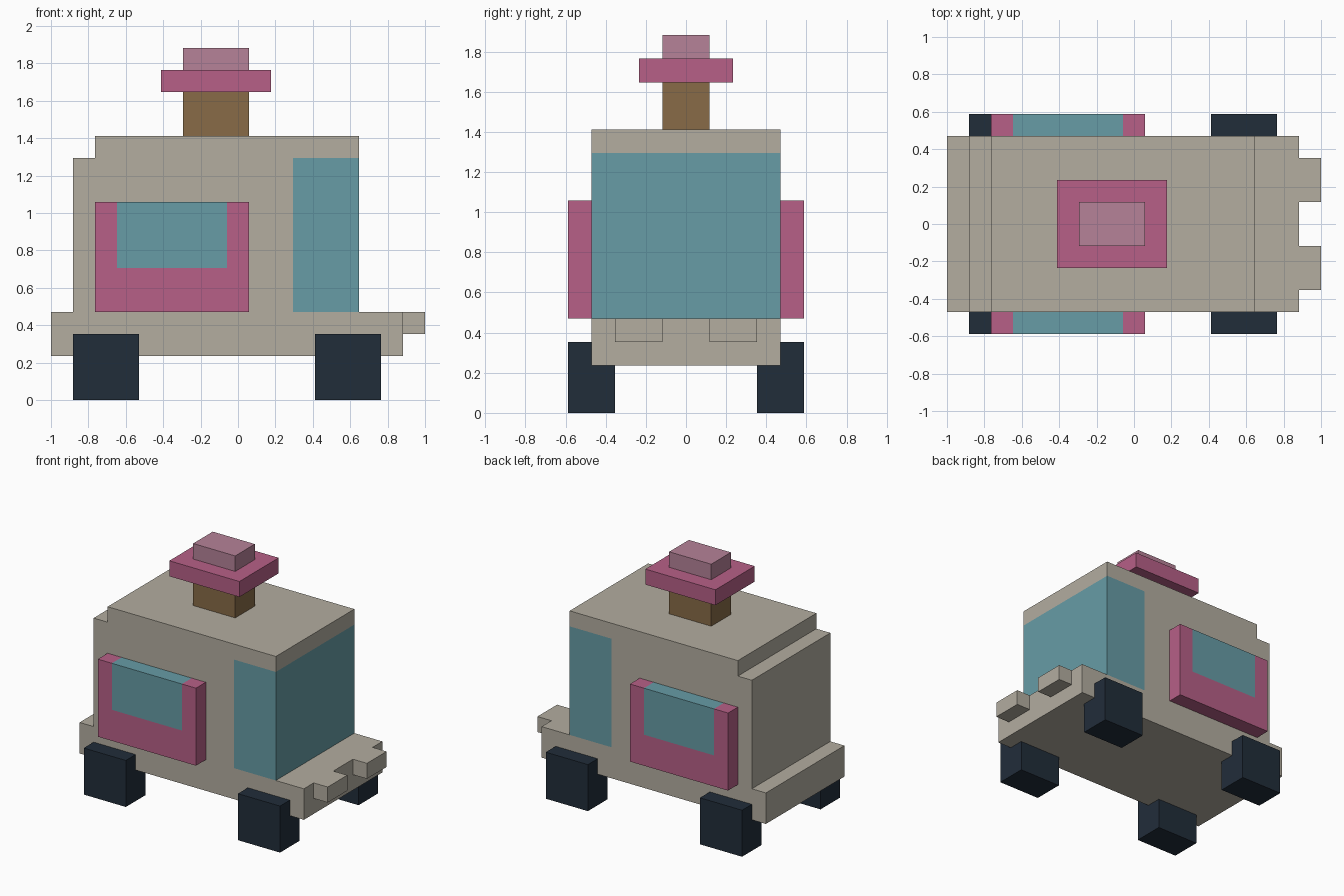
import bpy
import bmesh
from mathutils import Vector

U = 2 / 17  # one block of the grid
MID = 8.5   # middle of the length, in blocks

if "Cube" in bpy.data.objects:
    bpy.data.objects.remove(bpy.data.objects["Cube"], do_unlink=True)


def srgb(r, g, b):
    lin = [c / 12.92 if c <= 0.04045 else ((c + 0.055) / 1.055) ** 2.4
           for c in (r / 255, g / 255, b / 255)]
    return (*lin, 1.0)


def material(name, rgb):
    mat = bpy.data.materials.new(name)
    mat.use_nodes = True
    mat.diffuse_color = srgb(*rgb)
    shader = next(n for n in mat.node_tree.nodes if n.type == 'BSDF_PRINCIPLED')
    shader.inputs["Base Color"].default_value = mat.diffuse_color
    return mat


beige = material("beige_body", (179, 173, 160))
teal = material("teal_glass", (103, 156, 166))
pink = material("pink_panel", (183, 96, 135))
pale_pink = material("pale_pink_cap", (182, 130, 152))
brown = material("brown_post", (136, 107, 71))
navy = material("navy_wheel", (33, 45, 58))


def block(name, x, y, z, mats, cuts=(), rule=None):
    """Box spanning (min, max) grid ranges; cuts are (axis, position) planes.
    Faces whose centre passes the rule get the second material."""
    lo, hi = Vector((x[0], y[0], z[0])), Vector((x[1], y[1], z[1]))
    bm = bmesh.new()
    bmesh.ops.create_cube(bm, size=1)
    for v in bm.verts:
        v.co = (lo + hi) / 2 + v.co * (hi - lo)
    for axis, pos in cuts:
        normal = Vector((0, 0, 0))
        normal[axis] = 1
        bmesh.ops.bisect_plane(bm, geom=bm.verts[:] + bm.edges[:] + bm.faces[:],
                               plane_co=normal * pos, plane_no=normal)
    if rule:
        for f in bm.faces:
            f.material_index = int(rule(f.calc_center_median()))
    for v in bm.verts:
        v.co = (v.co - Vector((MID, 0, 0))) * U
    mesh = bpy.data.meshes.new(name)
    bm.to_mesh(mesh)
    bm.free()
    for m in mats:
        mesh.materials.append(m)
    obj = bpy.data.objects.new(name, mesh)
    bpy.context.collection.objects.link(obj)
    return obj


# Body: chassis, cabin with wrap-around windscreen, roof
block("chassis", (0, 16), (-4, 4), (2, 4), [beige])
block("cabin", (1, 14), (-4, 4), (4, 11), [beige, teal],
      cuts=[(0, 11)], rule=lambda c: c.x > 11)
block("roof", (2, 14), (-4, 4), (11, 12), [beige])

# Rooftop sign: post, brim and cap
block("roof_post", (6, 9), (-1, 1), (12, 14), [brown])
block("roof_brim", (5, 10), (-2, 2), (14, 15), [pink])
block("roof_cap", (6, 9), (-1, 1), (15, 16), [pale_pink])

# Mirrored parts on both sides
for label, side in (("near", -1), ("far", 1)):
    def span(a, b):
        return tuple(sorted((a * side, b * side)))

    block(f"{label}_bumper", (16, 17), span(1, 3), (3, 4), [beige])
    block(f"{label}_side_panel", (2, 9), span(4, 5), (4, 9), [pink, teal],
          cuts=[(0, 3), (0, 8), (2, 6)],
          rule=lambda c: 3 < c.x < 8 and c.z > 6)
    for place, start in (("rear", 1), ("leading", 12)):
        block(f"{label}_{place}_wheel", (start, start + 3), span(3, 5), (0, 3), [navy])
